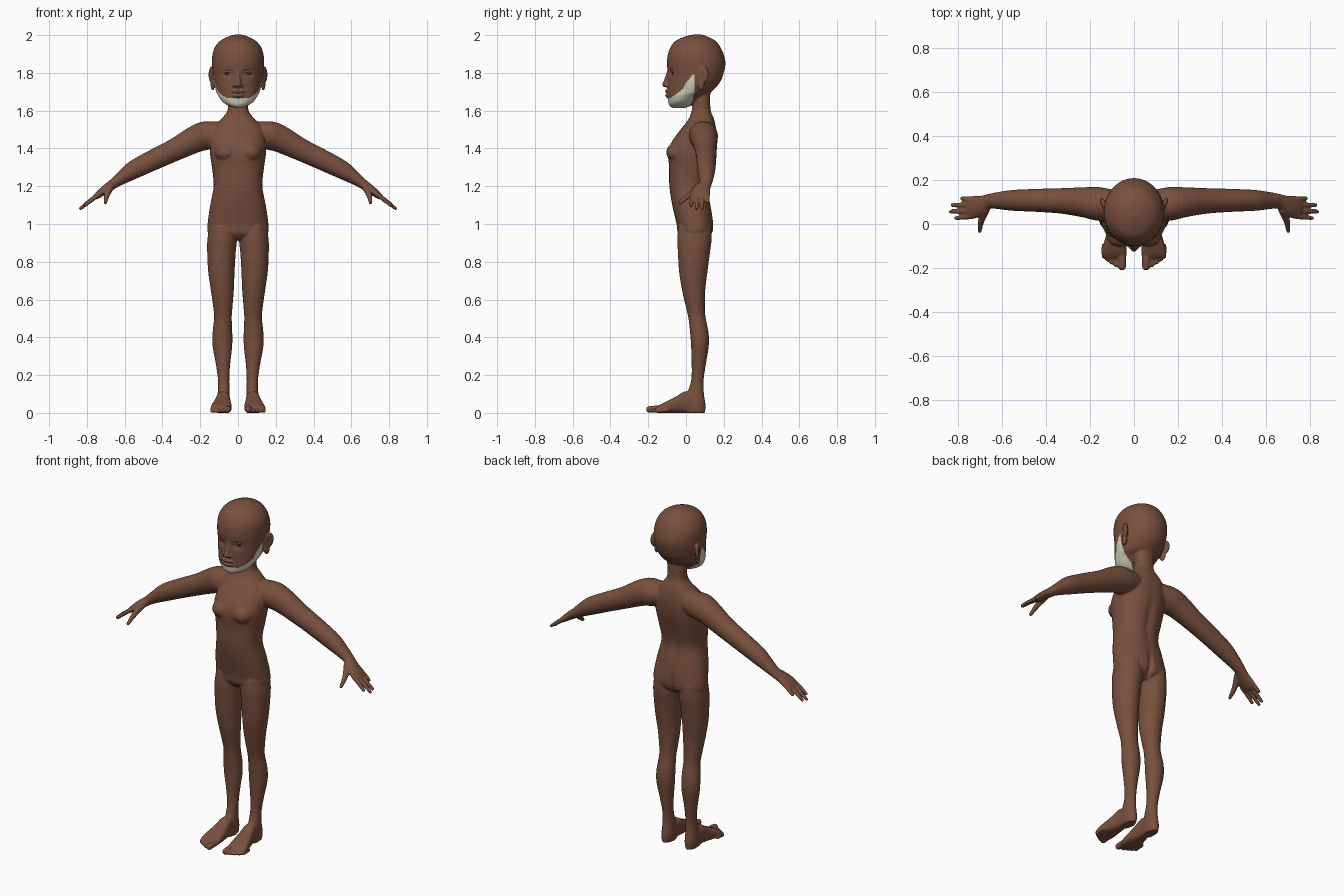
import bpy, bmesh, math
from mathutils import Vector, Matrix
from mathutils.bvhtree import BVHTree

if "Cube" in bpy.data.objects:
    bpy.data.objects.remove(bpy.data.objects["Cube"])


def material(name, rgb):
    m = bpy.data.materials.new(name)
    m.diffuse_color = (*rgb, 1)
    m.use_nodes = True
    m.node_tree.nodes["Principled BSDF"].inputs["Base Color"].default_value = m.diffuse_color
    return m


SKIN = material("brown skin", (0.19, 0.08, 0.047))
HAIR = material("pale hair", (0.68, 0.68, 0.54))
EYE = material("dark brown eye", (0.07, 0.03, 0.018))
bm = bmesh.new()


def catmull(a, b, c, d, t):
    return 0.5 * (2 * b + (c - a) * t + (2 * a - 5 * b + 4 * c - d) * t * t
                  + (3 * b - a - 3 * c + d) * t ** 3)


def loft(rings, p=2.0, n=36, steps=4):
    """Smooth tube through (centre, half axis u, half axis v) rings."""
    rings = [[Vector(v) for v in r] for r in rings]
    dense = []
    for i in range(len(rings) - 1):
        q = [rings[max(i - 1, 0)], rings[i], rings[i + 1], rings[min(i + 2, len(rings) - 1)]]
        for k in range(steps):
            dense.append([catmull(*(r[j] for r in q), k / steps) for j in range(3)])
    dense.append(rings[-1])
    loops = []
    for c, u, v in dense:
        loop = []
        for k in range(n):
            a = 2 * math.pi * k / n
            ca, sa = math.cos(a), math.sin(a)
            ca = math.copysign(abs(ca) ** (2 / p), ca)
            sa = math.copysign(abs(sa) ** (2 / p), sa)
            loop.append(bm.verts.new(c + u * ca + v * sa))
        loops.append(loop)
    for A, B in zip(loops, loops[1:]):
        for k in range(n):
            bm.faces.new((A[k], A[(k + 1) % n], B[(k + 1) % n], B[k]))
    bm.faces.new(loops[0])
    bm.faces.new(loops[-1])


def blob(centre, radii, rot=0):
    m = Matrix.Translation(centre) @ Matrix.Rotation(rot, 4, 'Z') @ Matrix.Diagonal((*radii, 1))
    bmesh.ops.create_uvsphere(bm, u_segments=20, v_segments=12, radius=1, matrix=m)


def limb(points, radii):
    """Round tube with rounded ends, for fingers."""
    pts = [Vector(p) for p in points]
    d = (pts[-1] - pts[0]).normalized()
    u = d.cross(Vector((0.3, 0.2, 1))).normalized()
    v = d.cross(u)
    loft([(p, u * r, v * r) for p, r in zip(pts, radii)], n=14)
    for p, r in zip(pts, radii):
        blob(p, (r, r, r))


def upright(rows):
    return [((0, (f + b) / 2, z), (w, 0, 0), (0, (b - f) / 2, 0)) for z, f, b, w in rows]


# torso and neck: z, front y, back y, half width
loft(upright([
    (.915, -.01, .10, .09), (.95, -.042, .137, .156), (1.0, -.05, .145, .161),
    (1.1, -.073, .131, .147), (1.2, -.088, .114, .129), (1.3, -.09, .136, .138),
    (1.37, -.098, .153, .148), (1.42, -.085, .161, .15), (1.47, -.052, .163, .145),
    (1.52, -.013, .157, .125), (1.56, .016, .147, .085), (1.6, .03, .131, .056),
    (1.66, .04, .128, .055), (1.73, .04, .13, .055)]), p=2.25)

# head
loft(upright([
    (1.615, -.075, .0, .022), (1.63, -.09, .03, .058), (1.65, -.095, .05, .085),
    (1.68, -.099, .09, .105), (1.70, -.099, .135, .115), (1.75, -.098, .18, .128),
    (1.80, -.097, .2, .134), (1.85, -.101, .209, .138), (1.90, -.096, .199, .135),
    (1.94, -.08, .18, .12), (1.97, -.055, .156, .094), (1.99, -.012, .118, .058),
    (2.002, .03, .09, .022)]))

# nose and lips
limb([(0, -.09, 1.805), (0, -.1, 1.77), (0, -.112, 1.738)], [.012, .013, .015])
blob((0, -.1, 1.701), (.034, .014, .009))
blob((0, -.098, 1.681), (.03, .014, .01))

for s in (1, -1):
    # nostril wing, ear, chest
    blob((s * .017, -.1, 1.734), (.012, .013, .01))
    blob((s * .14, .09, 1.79), (.013, .032, .045), s * -.35)
    blob((s * .134, .08, 1.745), (.011, .02, .04), s * -.3)
    blob((s * .065, -.05, 1.38), (.06, .055, .05))

    # leg: z, inner x, outer x, front y, back y
    loft([((s * (a + b) / 2, (f + k) / 2, z), ((b - a) / 2, 0, 0), (0, (k - f) / 2, 0))
          for z, a, b, f, k in [
              (.99, .02, .15, -.04, .135), (.92, .006, .162, -.046, .136),
              (.85, .012, .163, -.043, .127), (.75, .018, .158, -.037, .114),
              (.65, .022, .144, -.021, .102), (.55, .03, .13, .002, .1),
              (.5, .033, .127, .013, .105), (.42, .03, .135, .022, .12),
              (.35, .031, .134, .027, .12), (.25, .042, .116, .03, .104),
              (.17, .046, .106, .027, .093), (.10, .044, .108, .005, .095),
              (.04, .042, .112, -.01, .104), (.0, .046, .108, -.01, .1)]])

    # foot: y, inner x, outer x, height
    loft([((s * (a + b) / 2, y, h / 2), ((b - a) / 2, 0, 0), (0, 0, h / 2))
          for y, a, b, h in [
              (.06, .045, .108, .09), (.0, .042, .115, .115), (-.05, .037, .127, .088),
              (-.1, .033, .141, .062), (-.135, .033, .146, .045), (-.155, .037, .142, .03)]], p=2.6)
    for x, tip, r in [(.054, -.212, .018), (.081, -.198, .011), (.102, -.185, .011),
                      (.121, -.172, .011), (.138, -.158, .01)]:
        limb([(s * x, tip + .06, r + .004), (s * x, tip + r, r)], [r, r])

    # arm and palm: x, z, half thickness, front y, back y, slope
    rings = []
    for x, z, t, f, k, a in [
            (.07, 1.48, .06, .03, .15, .1), (.16, 1.47, .076, .015, .168, .3),
            (.23, 1.447, .071, .03, .167, .45), (.33, 1.395, .06, .047, .163, .45),
            (.44, 1.343, .055, .055, .16, .45), (.55, 1.288, .049, .06, .155, .5),
            (.62, 1.242, .035, .068, .145, .6), (.66, 1.213, .027, .068, .137, .65),
            (.70, 1.184, .024, .035, .128, .65), (.74, 1.154, .018, .022, .128, .65),
            (.76, 1.139, .012, .027, .122, .65)]:
        rings.append(((s * x, (f + k) / 2, z), (0, (k - f) / 2, 0),
                      (s * t * math.sin(a), 0, t * math.cos(a))))
    loft(rings)

    # fingers and thumb
    for y0, x, y, z in [(.034, .81, .027, 1.097), (.06, .834, .056, 1.082),
                        (.086, .827, .086, 1.087), (.112, .783, .116, 1.117)]:
        limb([(s * .735, y0, 1.157), (s * (x + .735) / 2, (y + y0) / 2, (z + 1.162) / 2),
              (s * x, y, z)], [.012, .0115, .0095])
    limb([(s * .675, .065, 1.195), (s * .695, .015, 1.15), (s * .702, -.032, 1.113)],
         [.02, .015, .01])

# fuse everything into one smooth skin
bmesh.ops.recalc_face_normals(bm, faces=bm.faces)
raw = bpy.data.meshes.new("body")
bm.to_mesh(raw)
bm.free()
body = bpy.data.objects.new("body", raw)
bpy.context.collection.objects.link(body)
rm = body.modifiers.new("fuse", 'REMESH')
rm.mode = 'VOXEL'
rm.voxel_size = .0052
sm = body.modifiers.new("soften", 'SMOOTH')
sm.factor, sm.iterations = .5, 5
bpy.context.view_layer.update()
skin = bpy.data.meshes.new_from_object(body.evaluated_get(bpy.context.evaluated_depsgraph_get()))
body.modifiers.clear()
body.data = skin
skin.name = "body"

# sculpted dents: centre, radii, offset
dents = [((0, -.11, 1.691), (.03, .03, .006), (0, .006, 0)),
         ((0, .14, .97), (.014, .05, .07), (0, -.02, 0)),
         ((0, .13, 1.28), (.025, .05, .15), (0, -.009, 0)),
         ((0, -.1, 1.38), (.018, .04, .05), (0, .006, 0))]
for s in (1, -1):
    dents += [((s * .052, -.085, 1.797), (.022, .04, .018), (0, .013, 0)),
              ((s * .158, .08, 1.785), (.015, .014, .028), (-s * .01, 0, 0))]
for v in skin.vertices:
    for c, r, o in dents:
        d = sum(((a - b) / q) ** 2 for a, b, q in zip(v.co, c, r))
        if d < 8:
            v.co += Vector(o) * math.exp(-d)

# beard faces follow the jaw line
skin.materials.clear()
skin.materials.append(SKIN)
skin.materials.append(HAIR)
line = [(-.2, 1.662), (-.085, 1.665), (-.04, 1.695), (-.015, 1.715), (.0, 1.75), (.035, 1.79), (.05, 1.79)]
for f in skin.polygons:
    c = f.center
    f.use_smooth = True
    f.material_index = 0
    if 1.6 < c.z < 1.8 and c.y < .045 - max(0, 1.70 - c.z) * .2:
        for (y0, z0), (y1, z1) in zip(line, line[1:]):
            if y0 <= c.y < y1 and c.z < z0 + (z1 - z0) * (c.y - y0) / (y1 - y0):
                # leave the throat bare
                if Vector((c.x, c.y - .085)).length > .07:
                    f.material_index = 1

# fine hair strokes laid on the face
probe = bmesh.new()
probe.from_mesh(skin)
tree = BVHTree.FromBMesh(probe)
probe.free()


def surface(x, z):
    return tree.ray_cast(Vector((x, -1, z)), Vector((0, 1, 0)))[0]


def stroke(name, pts, r):
    cu = bpy.data.curves.new(name, 'CURVE')
    cu.dimensions = '3D'
    cu.bevel_depth, cu.bevel_resolution, cu.use_fill_caps = r, 1, True
    sp = cu.splines.new('POLY')
    sp.points.add(len(pts) - 1)
    for p, (x, z) in zip(sp.points, pts):
        p.co = (*surface(x, z), 1)
    cu.materials.append(HAIR)
    bpy.context.collection.objects.link(bpy.data.objects.new(name, cu))


stroke("moustache", [(x / 100, 1.712 - abs(x / 100) ** 2 * 8) for x in range(-4, 5)], .0025)
for s, side in ((1, "left"), (-1, "right")):
    stroke(side + "_lashes", [(s * (.054 + .026 * math.cos(a * .3)), 1.797 + .013 * math.sin(a * .3))
                              for a in range(1, 10)], .0015)
    p = surface(s * .053, 1.797)
    bpy.ops.mesh.primitive_uv_sphere_add(segments=20, ring_count=12, radius=1,
                                         location=(p.x, p.y + .004, p.z), scale=(.018, .008, .009))
    eye = bpy.context.object
    eye.name = side + "_eye"
    eye.data.materials.append(EYE)
    bpy.ops.object.shade_smooth()
